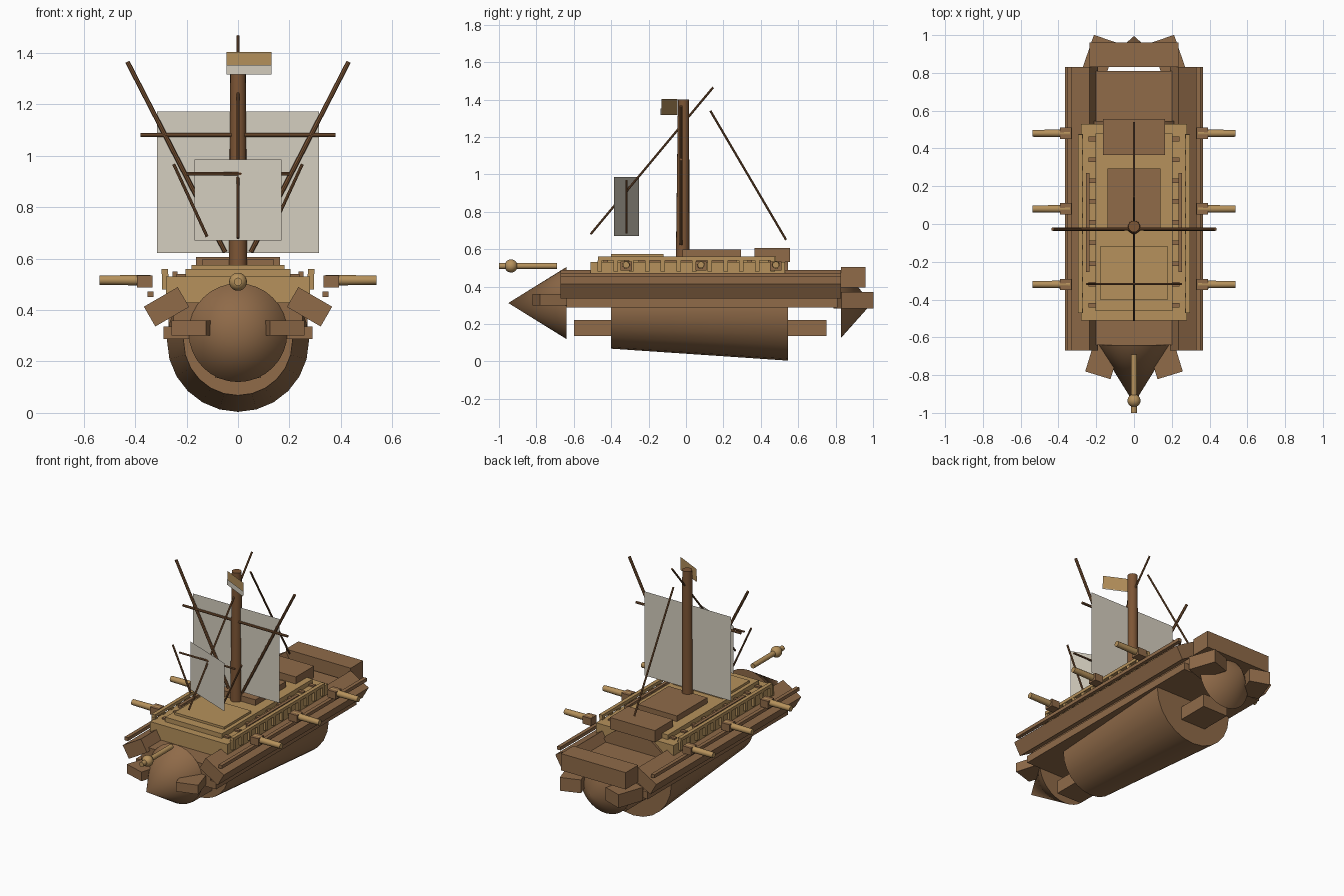
import bpy
import math
from mathutils import Vector

if "Cube" in bpy.data.objects:
    bpy.data.objects.remove(bpy.data.objects["Cube"])


def material(name, rgb):
    linear = [(c / 255) ** 2.2 for c in rgb] + [1]
    m = bpy.data.materials.new(name)
    m.use_nodes = True
    m.diffuse_color = linear
    m.node_tree.nodes["Principled BSDF"].inputs["Base Color"].default_value = linear
    return m


BROWN = material("brown timber", (142, 106, 74))
TAN = material("tan planking", (180, 144, 92))
DARK = material("dark spar wood", (124, 86, 56))
CANVAS = material("pale canvas", (212, 205, 190))


def finish(name, mat, smooth=False):
    ob = bpy.context.object
    ob.name = name
    ob.data.materials.append(mat)
    if smooth:
        bpy.ops.object.shade_smooth_by_angle(angle=math.radians(35))
    return ob


def box(name, mat, x, y, z, rot=(0, 0, 0)):
    """Box from (min, max) ranges, turned about its centre."""
    spans = (x, y, z)
    bpy.ops.mesh.primitive_cube_add(size=1, location=[(a + b) / 2 for a, b in spans])
    ob = bpy.context.object
    ob.scale = [b - a for a, b in spans]
    ob.rotation_euler = [math.radians(a) for a in rot]
    return finish(name, mat)


def rod(name, mat, start, end, r1, r2=None, sides=12):
    """Straight tapered round bar between two points."""
    a, b = Vector(start), Vector(end)
    bpy.ops.mesh.primitive_cone_add(
        vertices=sides, radius1=r1, radius2=r1 if r2 is None else r2,
        depth=(b - a).length, location=(a + b) / 2,
        rotation=(b - a).to_track_quat('Z', 'Y').to_euler())
    return finish(name, mat, smooth=sides > 8)


def sheet(name, mat, left, right, low, high):
    """Upright flat cloth between two plan points."""
    mesh = bpy.data.meshes.new(name)
    mesh.from_pydata([(*left, low), (*right, low), (*right, high), (*left, high)],
                     [], [(0, 1, 2, 3)])
    mesh.materials.append(mat)
    ob = bpy.data.objects.new(name, mesh)
    bpy.context.collection.objects.link(ob)


# Hull: tapered drum, pointed ends and keel beam
rod("hull_drum", BROWN, (0, -0.4, 0.28), (0, 0.545, 0.28), 0.212, 0.276, 24)
rod("bow_cone", BROWN, (0, -0.64, 0.312), (0, -0.95, 0.312), 0.192, 0, 32)
rod("stern_cone", BROWN, (0, 0.83, 0.312), (0, 0.995, 0.312), 0.185, 0, 32)
box("keel_beam", BROWN, (-0.09, 0.09), (-0.6, 0.75), (0.135, 0.22))
box("hull_floor", BROWN, (-0.29, 0.29), (-0.64, 0.81), (0.288, 0.335))
box("main_deck", BROWN, (-0.25, 0.25), (-0.64, 0.81), (0.335, 0.43))
box("stern_bar", BROWN, (-0.235, 0.235), (0.83, 0.96), (0.395, 0.505))

# Stacked upper decks
box("upper_deck", TAN, (-0.28, 0.28), (-0.51, 0.53), (0.42, 0.53))
box("raised_deck", TAN, (-0.205, 0.205), (-0.46, 0.48), (0.53, 0.56))
box("front_hatch", TAN, (-0.18, 0.18), (-0.4, -0.12), (0.56, 0.575))
box("middle_cabin", BROWN, (-0.14, 0.14), (-0.02, 0.295), (0.56, 0.597))
box("rear_cabin", BROWN, (-0.163, 0.163), (0.365, 0.555), (0.53, 0.606))
for i in range(9):
    y = -0.43 + 0.11 * i
    box("deck_beam", BROWN, (-0.24, 0.24), (y - 0.012, y + 0.012), (0.525, 0.54))

# Paired side parts
for s, side in ((-1, "right"), (1, "left")):
    box(side + "_bulwark", BROWN, (s * 0.278 - 0.076, s * 0.278 + 0.076),
        (-0.67, 0.83), (0.368, 0.457), (0, s * 30, 0))
    box(side + "_moulding", BROWN, (s * 0.34 - 0.012, s * 0.34 + 0.012),
        (-0.67, 0.83), (0.45, 0.472))
    box(side + "_rail", TAN, (s * 0.285 - 0.012, s * 0.285 + 0.012),
        (-0.47, 0.475), (0.54, 0.56))
    box(side + "_inner_rail", BROWN, (s * 0.245 - 0.01, s * 0.245 + 0.01),
        (-0.255, 0.27), (0.53, 0.55))
    for i in range(12):
        y = -0.46 + 0.084 * i
        box(side + "_rail_post", TAN, (s * 0.283 - 0.012, s * 0.283 + 0.012),
            (y - 0.012, y + 0.012), (0.48, 0.54))
    box(side + "_bow_block", BROWN, (s * 0.165 - 0.07, s * 0.165 + 0.07),
        (-0.805, -0.625), (0.3, 0.36), (0, 0, s * 17))
    box(side + "_stern_block", BROWN, (s * 0.18 - 0.065, s * 0.18 + 0.065),
        (0.805, 0.985), (0.283, 0.37), (0, 0, s * 19))
    # Guns
    for y in (-0.32, 0.08, 0.48):
        box(side + "_gun_mount", BROWN, (s * 0.362 - 0.03, s * 0.362 + 0.03),
            (y - 0.03, y + 0.03), (0.487, 0.535))
        rod(side + "_gun_barrel", TAN, (s * 0.34, y, 0.516), (s * 0.538, y, 0.516),
            0.021, 0.018)
    # Slanted spars
    rod(side + "_main_spar", DARK, (s * 0.05, -0.027, 0.625),
        (s * 0.43, -0.027, 1.365), 0.009, sides=8)
    rod(side + "_fore_spar", DARK, (s * 0.12, -0.318, 0.685),
        (s * 0.25, -0.318, 0.967), 0.006, sides=8)

# Bow pole with ball
rod("bow_pole", TAN, (0, -1, 0.51), (0, -0.69, 0.51), 0.016)
bpy.ops.mesh.primitive_uv_sphere_add(segments=16, ring_count=10, radius=0.035,
                                     location=(0, -0.935, 0.51))
finish("bow_ball", TAN, True)

# Mast, yards and stays
rod("mast", DARK, (0, -0.018, 0.55), (0, -0.013, 1.4), 0.036, 0.03, 16)
rod("main_yard", DARK, (-0.38, -0.027, 1.08), (0.38, -0.027, 1.08), 0.008, sides=8)
rod("fore_yard", DARK, (-0.2, -0.318, 0.93), (0.2, -0.318, 0.93), 0.006, sides=8)
rod("fore_stay", DARK, (0, -0.51, 0.68), (0, 0.145, 1.465), 0.006, sides=8)
rod("back_stay", DARK, (0, 0.13, 1.34), (0, 0.535, 0.65), 0.006, sides=8)

# Cloth
sheet("main_sail", CANVAS, (-0.314, -0.018), (0.314, -0.018), 0.622, 1.172)
sheet("fore_sail", CANVAS, (-0.17, -0.25), (0.17, -0.385), 0.67, 0.985)
sheet("flag", TAN, (-0.045, -0.046), (0.13, -0.13), 1.318, 1.403)
sheet("flag_stripe", CANVAS, (-0.045, -0.052), (0.13, -0.136), 1.316, 1.352)
